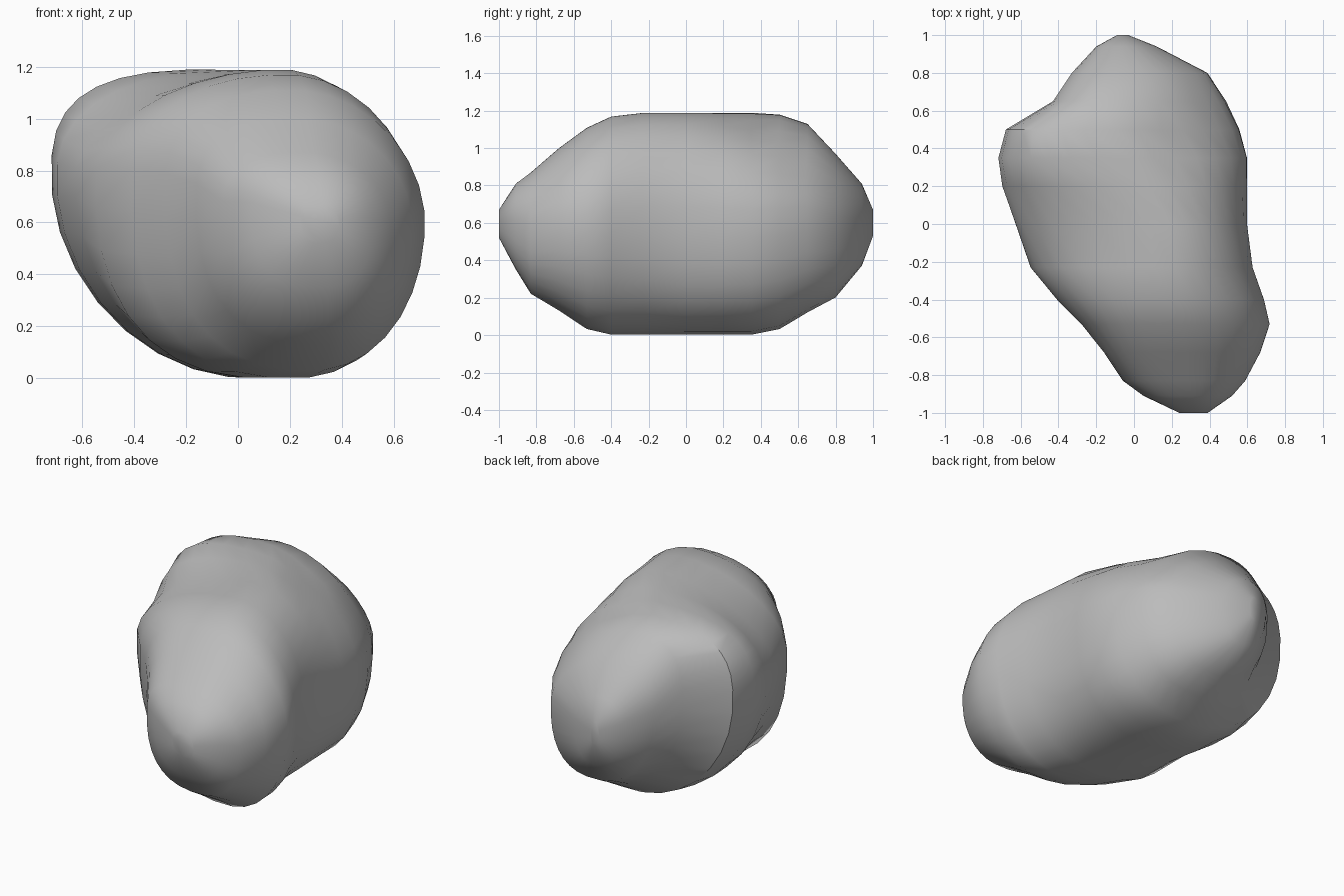
import bpy, bmesh, math
from mathutils import Vector

cube = bpy.data.objects.get("Cube")
if cube:
    bpy.data.objects.remove(cube, do_unlink=True)

# Sections from front to back: y, left x, right x, bottom z, top z
SECTIONS = [
    (-1.0, .24, .39, .52, .67), (-.91, .05, .52, .35, .81),
    (-.83, -.06, .59, .22, .87), (-.68, -.16, .67, .13, 1.0),
    (-.53, -.28, .72, .03, 1.11), (-.4, -.41, .69, 0, 1.17),
    (-.23, -.55, .63, 0, 1.19), (0, -.63, .6, 0, 1.19),
    (.2, -.70, .6, 0, 1.19), (.35, -.72, .6, 0, 1.19),
    (.5, -.68, .56, .03, 1.18), (.65, -.43, .49, .12, 1.13),
    (.8, -.33, .39, .2, .97), (.94, -.2, .12, .37, .81),
    (1.0, -.09, -.03, .53, .67),
]
# Shape along y: crest position across the width, then how slanted each
# corner is: upper left, upper right, lower left, lower right
CORNERS = [
    (-1.0, .5, .75, .9, .75, .75), (-.6, .47, .75, 1.05, .8, 1.0),
    (-.25, .6, 1.05, 1.0, .8, .85), (0, .63, 1.1, 1.0, 1.0, .75),
    (.35, .5, .68, 1.1, 1.05, .75), (.65, .33, .75, 1.15, 1.0, .75),
    (1.0, .45, .9, 1.0, .9, .75),
]
# Hollows pressed into the surface: centre, radius, depth
HOLLOWS = [
    ((.2, .4, 1.1), .15, .03), ((.35, .6, .85), .17, .03),
]
SIDES = 32


def corners_at(y):
    for a, b in zip(CORNERS, CORNERS[1:]):
        if y <= b[0]:
            t = (y - a[0]) / (b[0] - a[0])
            return [p + (q - p) * t for p, q in zip(a[1:], b[1:])]


def ring_point(section, i):
    """Four blended corners between the crest, the sides and the base."""
    y, left, right, low, high = section
    crest, upper_left, upper_right, lower_left, lower_right = corners_at(y)
    a = 2 * math.pi * (i + .5) / SIDES
    c, s = math.cos(a), math.sin(a)
    # Widest level sits higher on the left than on the right
    side_z = low + (high - low) * (.65 if c < 0 else .53)
    mid_x = left + (right - left) * (crest if s > 0 else .57)
    if s > 0:
        corner = upper_left if c < 0 else upper_right
    else:
        corner = lower_left if c < 0 else lower_right
    x = mid_x + ((right if c > 0 else left) - mid_x) * abs(c) ** corner
    z = side_z + ((high if s > 0 else low) - side_z) * abs(s) ** corner
    point = Vector((x, y, z))
    core = Vector((0, y * .7, .6))
    for centre, radius, depth in HOLLOWS:
        fall = math.exp(-((point - Vector(centre)).length / radius) ** 2)
        point += (core - point).normalized() * depth * fall
    return point


# Boulder body lofted through the sections
bm = bmesh.new()
rings = [[bm.verts.new(ring_point(s, i)) for i in range(SIDES)] for s in SECTIONS]
for a, b in zip(rings, rings[1:]):
    for i in range(SIDES):
        j = (i + 1) % SIDES
        bm.faces.new((a[i], a[j], b[j], b[i]))
bm.faces.new(rings[0])
bm.faces.new(rings[-1])
bmesh.ops.recalc_face_normals(bm, faces=bm.faces)
mesh = bpy.data.meshes.new("boulder")
bm.to_mesh(mesh)
bm.free()
boulder = bpy.data.objects.new("boulder", mesh)
bpy.context.collection.objects.link(boulder)

# Stone grey
stone = bpy.data.materials.new("stone grey")
stone.use_nodes = True
colour = (.5, .5, .5, 1)
stone.diffuse_color = colour
stone.node_tree.nodes["Principled BSDF"].inputs["Base Color"].default_value = colour
mesh.materials.append(stone)

bpy.ops.object.select_all(action='DESELECT')
boulder.select_set(True)
bpy.context.view_layer.objects.active = boulder
bpy.ops.object.shade_smooth_by_angle(angle=math.radians(40))
